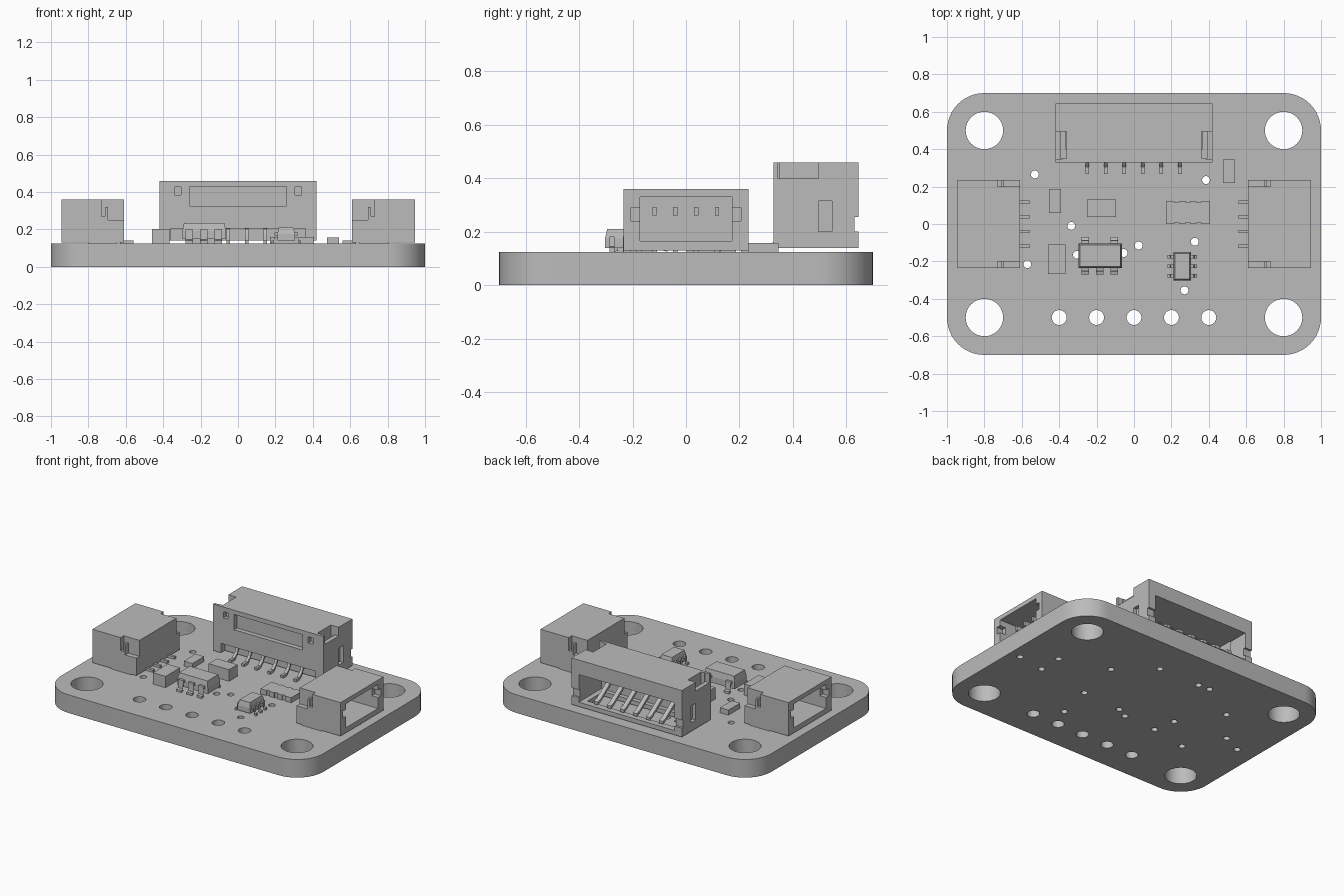
import bpy, bmesh, math
from mathutils import Vector

cube = bpy.data.objects.get("Cube")
if cube:
    bpy.data.objects.remove(cube, do_unlink=True)

grey = bpy.data.materials.new("plain_grey")
grey.use_nodes = True
grey.diffuse_color = (0.5, 0.5, 0.5, 1)
grey.node_tree.nodes["Principled BSDF"].inputs["Base Color"].default_value = (0.5, 0.5, 0.5, 1)
TOP = 0.125  # upper face of the board


def finish(bm, name):
    bmesh.ops.recalc_face_normals(bm, faces=bm.faces)
    mesh = bpy.data.meshes.new(name)
    bm.to_mesh(mesh)
    bm.free()
    ob = bpy.data.objects.new(name, mesh)
    ob.data.materials.append(grey)
    bpy.context.collection.objects.link(ob)
    return ob


def add_box(bm, x, y, z, taper=0.0):
    """Box from (min, max) ranges; taper pulls the top edges inwards."""
    verts = bmesh.ops.create_cube(bm, size=1)["verts"]
    for v in verts:
        p = [r[0] if c < 0 else r[1] for c, r in zip(v.co, (x, y, z))]
        if taper and v.co.z > 0:
            p[0] += taper if v.co.x < 0 else -taper
            p[1] += taper if v.co.y < 0 else -taper
        v.co = p


def boxes(name, items):
    bm = bmesh.new()
    for item in items:
        add_box(bm, *item)
    return finish(bm, name)


def cut(ob, cutter):
    mod = ob.modifiers.new("cut", "BOOLEAN")
    mod.operation, mod.solver, mod.object = "DIFFERENCE", "EXACT", cutter
    mod.use_self = True
    cutter.hide_render = True
    bpy.context.view_layer.objects.active = ob
    bpy.ops.object.modifier_apply(modifier=mod.name)
    bpy.data.objects.remove(cutter, do_unlink=True)


def ribbon(bm, path, along, side, centre, width, thick):
    """Bent flat lead: path of (distance, height) swept as a strip."""
    rows = []
    for d, z in path:
        base = centre + along * d
        rows.append([bm.verts.new(base + side * s * width / 2 + Vector((0, 0, z + t)))
                     for s, t in ((-1, 0), (1, 0), (1, thick), (-1, thick))])
    for a, b in zip(rows, rows[1:]):
        for i in range(4):
            j = (i + 1) % 4
            bm.faces.new((a[i], a[j], b[j], b[i]))
    bm.faces.new(rows[0])
    bm.faces.new(rows[-1])


def both(items):
    """Repeat boxes mirrored in x."""
    return items + [((-x[1], -x[0]), y, z) for x, y, z in items]


# Board with rounded corners
bm = bmesh.new()
outline = []
for k, (sx, sy) in enumerate(((1, 1), (-1, 1), (-1, -1), (1, -1))):
    for i in range(13):
        a = math.radians(90 * k + 7.5 * i)
        outline.append(bm.verts.new((sx * 0.8 + 0.2 * math.cos(a), sy * 0.5 + 0.2 * math.sin(a), 0)))
face = bm.faces.new(outline)
ext = bmesh.ops.extrude_face_region(bm, geom=[face])["geom"]
bmesh.ops.translate(bm, vec=(0, 0, TOP), verts=[v for v in ext if isinstance(v, bmesh.types.BMVert)])
board = finish(bm, "board")

# Mounting, header and via holes
holes = [(x, y, 0.1) for x in (-0.8, 0.8) for y in (-0.5, 0.5)]
holes += [(0.2 * i, -0.5, 0.04) for i in range(-2, 3)]
holes += [(x, y, 0.021) for x, y in (
    (-0.53, 0.265), (0.385, 0.235), (-0.335, -0.01), (0.025, -0.115), (0.325, -0.095),
    (-0.57, -0.215), (-0.055, -0.155), (-0.305, -0.165), (0.27, -0.355), (0.92, -0.01),
    (0.72, -0.04), (0.72, 0.125), (0.155, 0.435), (-0.16, 0.435), (-0.245, 0.44),
    (-0.72, 0.04), (-0.86, -0.025))]
bm = bmesh.new()
for x, y, r in holes:
    made = bmesh.ops.create_cone(bm, cap_ends=True, segments=40 if r > 0.05 else 20,
                                 radius1=r, radius2=r, depth=0.5)
    bmesh.ops.translate(bm, vec=(x, y, 0), verts=made["verts"])
cut(board, finish(bm, "hole_cutter"))
bpy.ops.object.select_all(action="DESELECT")
board.select_set(True)
bpy.context.view_layer.objects.active = board
bpy.ops.object.shade_smooth_by_angle(angle=math.radians(30))


# Four-pin side connectors, opening outwards
def side_connector(side, s):
    def rng(a, b):
        return (a, b) if s > 0 else (-b, -a)

    shell = boxes(side + "_connector_shell", [(rng(0.61, 0.945), (-0.234, 0.234), (0.13, 0.36))])
    cuts = [(rng(0.69, 1.0), (-0.173, 0.173), (0.165, 0.33))]
    for m in (-1, 1):
        def yr(a, b):
            return (a, b) if m > 0 else (-b, -a)
        cuts += [(rng(0.6, 0.695), yr(0.2, 0.3), (0.25, 0.4)),
                 (rng(0.69, 0.72), yr(0.2, 0.3), (0.32, 0.4)),
                 (rng(0.71, 0.73), yr(0.2, 0.3), (0.27, 0.4)),
                 (rng(0.9, 1.0), yr(0.16, 0.205), (0.24, 0.29))]
    for c in cuts:
        cut(shell, boxes("shell_cutter", [c]))
    rows = [-0.118 + 0.078 * i for i in range(4)]
    boxes(side + "_connector_pins", [(rng(0.68, 0.86), (y - 0.008, y + 0.008), (0.26, 0.292)) for y in rows])
    boxes(side + "_connector_leads", [(rng(0.56, 0.63), (y - 0.009, y + 0.009), (TOP, 0.142)) for y in rows])
    boxes(side + "_connector_anchor_tabs",
          [(rng(0.65, 0.8), (m * 0.22 - 0.014, m * 0.22 + 0.014), (TOP, 0.132)) for m in (-1, 1)])


side_connector("left", 1)
side_connector("right", -1)

# Six-pin rear connector, opening backwards
rear = boxes("rear_connector_shell", [((-0.42, 0.42), (0.328, 0.645), (0.14, 0.46))])
for c in [((-0.365, 0.365), (0.4, 0.7), (0.17, 0.36)),
          ((-0.33, 0.33), (0.43, 0.6), (0.1, 0.2)),
          ((-0.26, 0.26), (0.3, 0.36), (0.325, 0.43)),
          ((-0.36, 0.36), (0.3, 0.37), (0.1, 0.205))] + both([
              ((0.305, 0.34), (0.3, 0.36), (0.385, 0.428)),
              ((0.36, 0.39), (0.35, 0.495), (0.3, 0.5)),
              ((0.385, 0.5), (0.345, 0.495), (0.4, 0.5)),
              ((0.395, 0.5), (0.495, 0.546), (0.2, 0.315)),
              ((0.36, 0.5), (0.63, 0.7), (0.2, 0.255))]):
    cut(rear, boxes("shell_cutter", [c]))

leads, pins = bmesh.new(), bmesh.new()
for i in range(6):
    x = -0.25 + 0.099 * i
    ribbon(leads, [(0.268, TOP), (0.305, TOP), (0.335, 0.15), (0.35, 0.185), (0.38, 0.19)],
           Vector((0, 1, 0)), Vector((1, 0, 0)), Vector((x, 0, 0)), 0.02, 0.018)
    ribbon(pins, [(0.39, 0.3), (0.45, 0.29), (0.6, 0.19), (0.63, 0.18)],
           Vector((0, 1, 0)), Vector((1, 0, 0)), Vector((x, 0, 0)), 0.03, 0.02)
finish(leads, "rear_connector_leads")
finish(pins, "rear_connector_contacts")


# Leaded chips
def chip(name, x, y, z, feet, reach):
    bm = bmesh.new()
    mid = (z[0] + z[1]) / 2
    add_box(bm, x, y, (mid, z[1]), 0.008)
    add_box(bm, x, y, (z[0], mid))
    finish(bm, name + "_body")
    bm = bmesh.new()
    for fx, fy, along in feet:
        d = Vector(along)
        ribbon(bm, [(-0.01, mid - 0.008), (reach * 0.45, mid - 0.008), (reach * 0.55, TOP + 0.004),
                    (reach, TOP)], d, Vector((-d.y, d.x, 0)), Vector((fx, fy, 0)),
               0.04 if reach > 0.032 else 0.02, 0.016)
    finish(bm, name + "_leads")


chip("regulator", (-0.297, -0.065), (-0.236, -0.103), (0.15, 0.235),
     [(x, -0.236, (0, -1, 0)) for x in (-0.26, -0.182, -0.105)]
     + [(x, -0.103, (0, 1, 0)) for x in (-0.26, -0.105)], 0.034)
chip("transistor_pair", (0.21, 0.305), (-0.303, -0.15), (0.14, 0.21),
     [(0.21 if s < 0 else 0.305, y, (s, 0, 0)) for s in (-1, 1) for y in (-0.277, -0.226, -0.175)], 0.032)

# Plain surface-mount parts
boxes("small_resistor", [((-0.455, -0.39), (0.06, 0.188), (TOP, 0.16))])
boxes("left_resistor", [((0.477, 0.54), (0.218, 0.346), (TOP, 0.157))])
boxes("front_capacitor", [((-0.46, -0.365), (-0.267, -0.11), (TOP, 0.203))])
boxes("middle_capacitor", [((-0.25, -0.095), (0.038, 0.13), (TOP, 0.205))])
array = boxes("resistor_array", [((0.17, 0.405), (0.0, 0.122), (TOP, 0.16))])
cut(array, boxes("array_cutter", [((x - 0.012, x + 0.012), (y - 0.008, y + 0.008), (0.1, 0.2))
                                  for x in (0.229, 0.2875, 0.346) for y in (0.0, 0.122)]))
